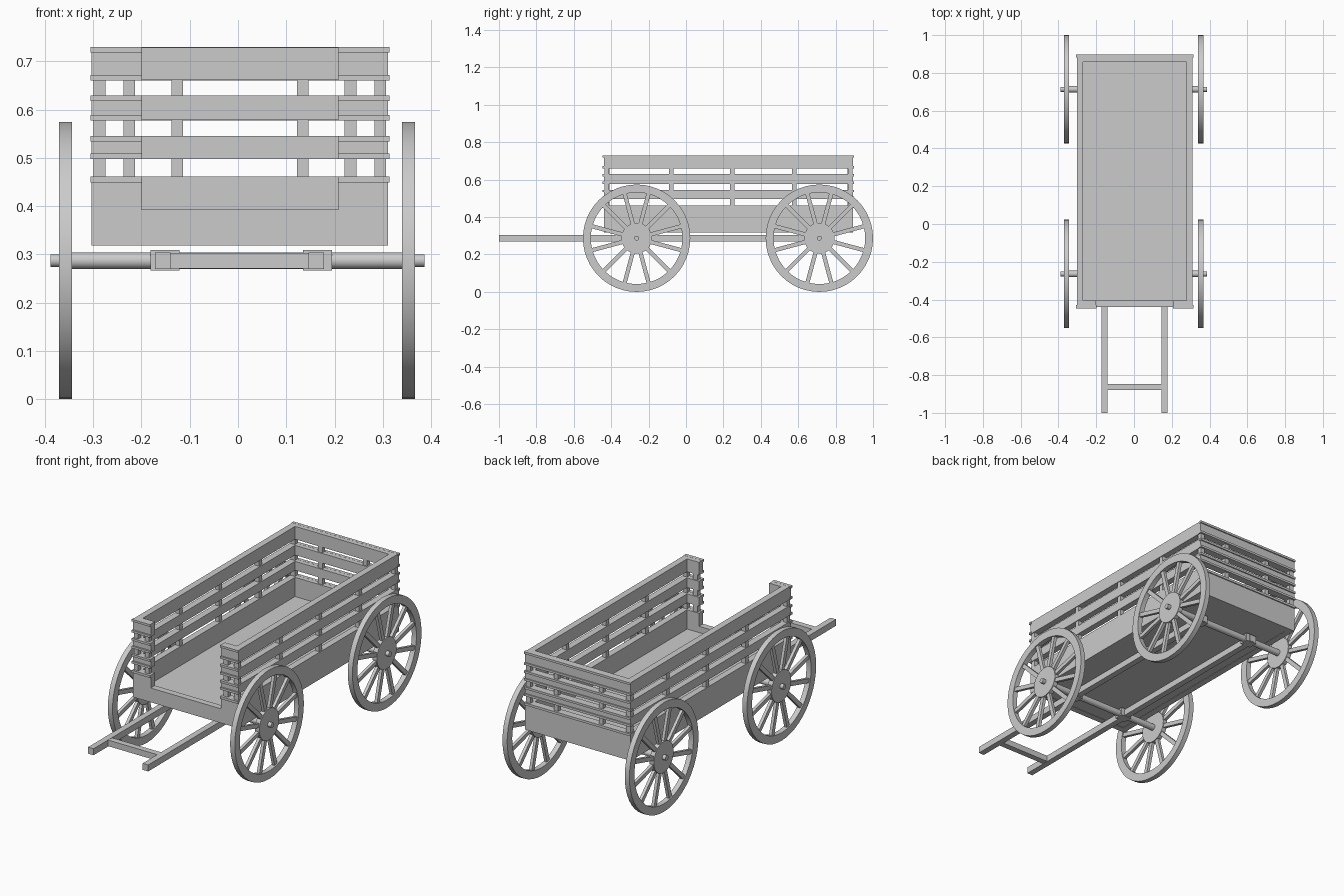
import bpy, bmesh
from math import cos, sin, pi, radians
from mathutils import Matrix

if "Cube" in bpy.data.objects:
    bpy.data.objects.remove(bpy.data.objects["Cube"])

X0, X1 = -0.303, 0.311      # wagon bed outer faces
Y0, Y1 = -0.439, 0.892
T = 0.034                   # board thickness
OPEN0, OPEN1 = -0.2, 0.208  # front doorway
AXLE_Z, R = 0.287, 0.287
WHEEL_Y = {"front": -0.264, "rear": 0.713}
SLATS = [(0.498, 0.545), (0.578, 0.629), (0.661, 0.729)]


def finish(name, bm):
    me = bpy.data.meshes.new(name)
    bmesh.ops.recalc_face_normals(bm, faces=bm.faces)
    bm.to_mesh(me)
    bm.free()
    ob = bpy.data.objects.new(name, me)
    bpy.context.collection.objects.link(ob)
    return ob


def add_box(bm, x, y, z, rot=None):
    size = Matrix.Diagonal((x[1] - x[0], y[1] - y[0], z[1] - z[0], 1))
    m = Matrix.Translation((sum(x) / 2, sum(y) / 2, sum(z) / 2)) @ size
    bmesh.ops.create_cube(bm, size=1, matrix=(rot @ m) if rot else m)


def boxes(name, items):
    bm = bmesh.new()
    for b in items:
        add_box(bm, *b)
    return finish(name, bm)


def add_cyl(bm, r, x0, x1, y=0, z=0, seg=32):
    m = Matrix.Translation(((x0 + x1) / 2, y, z)) @ Matrix.Rotation(pi / 2, 4, 'Y')
    bmesh.ops.create_cone(bm, cap_ends=True, segments=seg, radius1=r, radius2=r,
                          depth=x1 - x0, matrix=m)


def smooth(ob):
    bpy.ops.object.select_all(action='DESELECT')
    ob.select_set(True)
    bpy.context.view_layer.objects.active = ob
    bpy.ops.object.shade_smooth_by_angle(angle=radians(30))


# Bed floor and lower boards
inner_x, inner_y = (X0 + T, X1 - T), (Y0 + T, Y1 - T)
boxes("floor", [(inner_x, inner_y, (0.32, 0.36))])
low = (0.318, 0.461)
boxes("lower_side_boards", [((X0, X0 + T), inner_y, low), ((X1 - T, X1), inner_y, low)])
boxes("lower_back_board", [((X0, X1), (Y1 - T, Y1), low)])
boxes("front_sill", [((X0, X1), (Y0, Y0 + T), (0.318, 0.393)),
                     ((X0, OPEN0), (Y0, Y0 + T), (0.393, 0.461)),
                     ((OPEN1, X1), (Y0, Y0 + T), (0.393, 0.461))])

# Slats on the sides, back and the two front wings
boxes("side_slats", [(x, inner_y, z) for z in SLATS
                     for x in ((X0, X0 + T), (X1 - T, X1))])
boxes("back_slats", [((X0, X1), (Y1 - T, Y1), z) for z in SLATS])
wings = ((X0, OPEN0), (OPEN1, X1))
boxes("front_slats", [(x, (Y0, Y0 + T), z) for z in SLATS for x in wings])

# Thin trim strips along slat edges at front and back
strips = [(0.449, 0.4615)]
for a, b in SLATS:
    strips += [(a - 0.0005, a + 0.011), (b - 0.011, b + 0.0005)]
trim_wings = ((X0 - 0.003, OPEN0 + 0.001), (OPEN1 - 0.001, X1 + 0.003))
boxes("front_trim", [(x, (Y0 - 0.008, Y0 + 0.01), z) for z in strips for x in trim_wings])
boxes("back_trim", [((X0 - 0.003, X1 + 0.003), (Y1 - 0.01, Y1 + 0.006), z) for z in strips])

# Upright posts between the slats
pz = (0.44, 0.70)
posts = []
for y in (-0.424, -0.08, 0.248, 0.578, 0.877):
    for x in (-0.287, 0.295):
        posts.append(((x - 0.012, x + 0.012), (y - 0.012, y + 0.012), pz))
for x in (-0.225, 0.233):
    posts.append(((x - 0.012, x + 0.012), (Y0 + 0.005, Y0 + 0.029), pz))
for x in (-0.126, 0.134):
    posts.append(((x - 0.012, x + 0.012), (Y1 - 0.029, Y1 - 0.005), pz))
boxes("posts", posts)

# Pull shafts, crossbar and axle blocks
boxes("pull_shafts", [((-0.172, -0.14), (-1, 0.74), (0.27, 0.304)),
                      ((0.146, 0.178), (-1, 0.74), (0.27, 0.304))])
boxes("shaft_crossbar", [((-0.142, 0.148), (-0.878, -0.846), (0.271, 0.303))])
boxes("axle_blocks", [((c - 0.03, c + 0.03), (y - 0.024, y + 0.024), (0.267, 0.309))
                      for y in WHEEL_Y.values() for c in (-0.151, 0.165)])

# Axles
for end, y in WHEEL_Y.items():
    bm = bmesh.new()
    add_cyl(bm, 0.017, -0.345, 0.342, y, AXLE_Z)
    add_cyl(bm, 0.013, -0.388, 0.386, y, AXLE_Z)
    smooth(finish(end + "_axle", bm))


# Spoked wheel: lathed rim, hub disc and twelve spokes
def wheel(name, x, y):
    bm = bmesh.new()
    n, w = 48, 0.0135
    prof = [(R, -w), (R, w), (R - 0.042, w), (R - 0.042, -w)]
    rings = [[bm.verts.new((px, r * cos(2 * pi * i / n), r * sin(2 * pi * i / n)))
              for r, px in prof] for i in range(n)]
    for i in range(n):
        a, b = rings[i], rings[(i + 1) % n]
        for k in range(4):
            m = (k + 1) % 4
            bm.faces.new((a[k], a[m], b[m], b[k]))
    add_cyl(bm, 0.082, -0.0125, 0.0125, seg=32)
    for i in range(12):
        rot = Matrix.Rotation(radians(15 + 30 * i), 4, 'X')
        add_box(bm, (-0.008, 0.008), (-0.011, 0.011), (0.07, R - 0.035), rot)
    ob = finish(name, bm)
    ob.location = (x, y, AXLE_Z)
    smooth(ob)


for end, y in WHEEL_Y.items():
    wheel(end + "_left_wheel", -0.3575, y)
    wheel(end + "_right_wheel", 0.3535, y)
